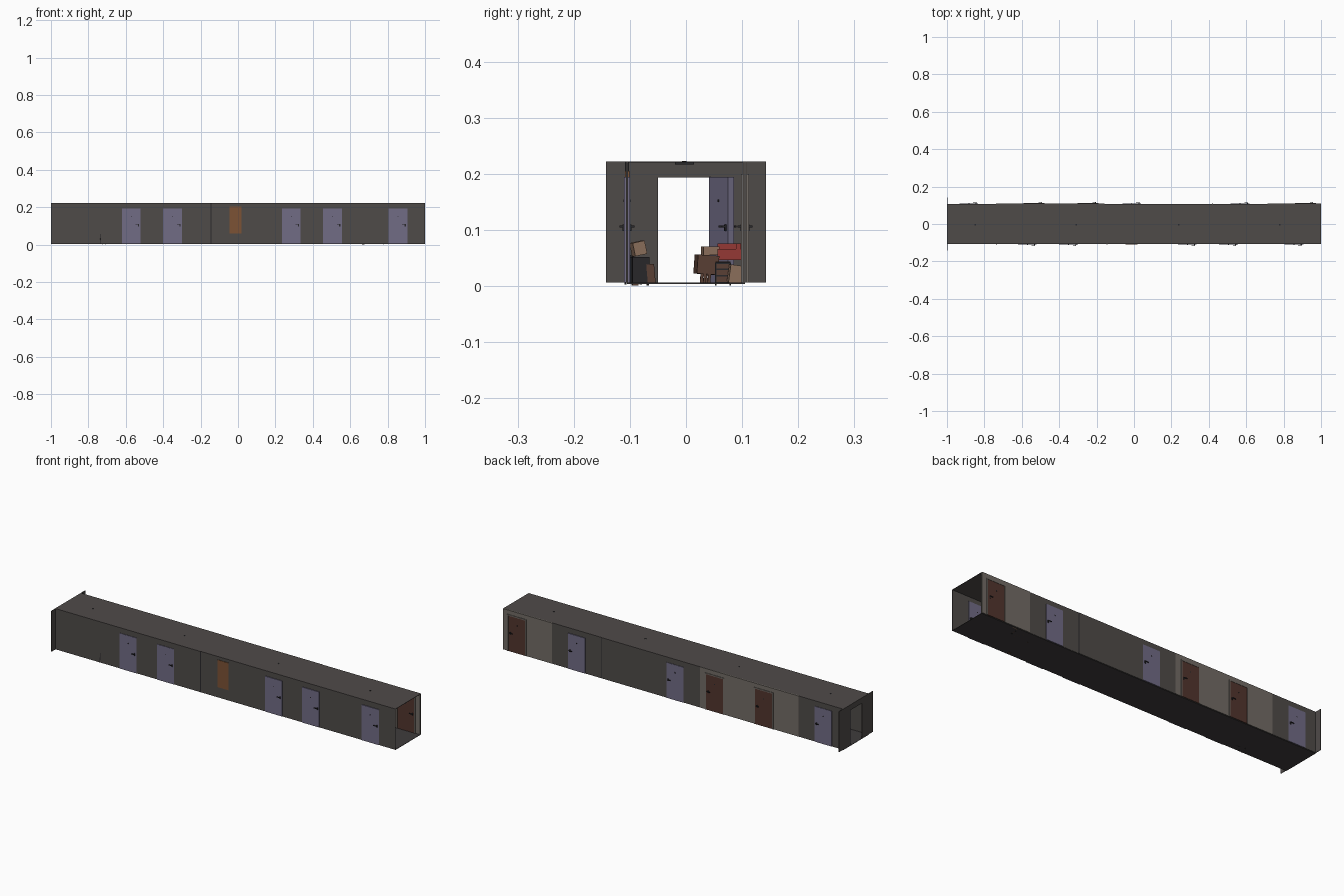
import bpy, bmesh, math
from mathutils import Vector, Euler, Matrix


def mat(name, r, g, b):
    m = bpy.data.materials.new(name)
    m.diffuse_color = (r, g, b, 1)
    return m


WALL = mat("dark grey plaster", 0.078, 0.070, 0.066)
FLOOR = mat("dark floor", 0.050, 0.045, 0.046)
LILAC = mat("lilac door paint", 0.165, 0.150, 0.235)
BROWN = mat("dark brown wood", 0.085, 0.036, 0.027)
PALE = mat("pale grey plaster", 0.17, 0.15, 0.132)
ORANGE = mat("orange brown board", 0.20, 0.085, 0.035)
METAL = mat("dark metal", 0.022, 0.021, 0.024)
CARD = mat("cardboard", 0.27, 0.165, 0.11)
RED = mat("red fabric", 0.30, 0.04, 0.035)
WOOD = mat("furniture wood", 0.10, 0.05, 0.035)

Z0, Z1, W, T = 0.006, 0.222, 0.105, 0.003


def boxes(name, parts, m, loc=(0, 0, 0), rot=(0, 0, 0)):
    """One object made of several (centre, size) boxes."""
    bm = bmesh.new()
    for c, s in parts:
        bmesh.ops.create_cube(bm, size=1, matrix=Matrix.Translation(c) @ Matrix.Diagonal((*s, 1)))
    me = bpy.data.meshes.new(name)
    bm.to_mesh(me)
    bm.free()
    me.materials.append(m)
    ob = bpy.data.objects.new(name, me)
    ob.location = loc
    ob.rotation_euler = [math.radians(a) for a in rot]
    bpy.context.collection.objects.link(ob)
    return ob


def span(name, x0, x1, y0, y1, z0, z1, m):
    return boxes(name, [(((x0 + x1) / 2, (y0 + y1) / 2, (z0 + z1) / 2), (x1 - x0, y1 - y0, z1 - z0))], m)


# Corridor shell: floor, ceiling and side walls with a small step at each seam
span("floor", -1, 1, -W, W, Z0 - 0.002, Z0, FLOOR)
span("ceiling", -1, 1, -W, W, Z1 - 0.002, Z1, WALL)
for side, seam in ((-1, -0.145), (1, 0.42)):
    for x0, x1, off in ((-1, seam, 0.0015), (seam, 1, 0)):
        y = side * (W + off)
        span("side_wall", x0, x1, y - T / 2, y + T / 2, Z0, Z1, WALL)
    span("wall_seam", seam - 0.002, seam + 0.002, side * W - 0.0035, side * W + 0.0035, Z0, Z1, METAL)

# End wall with a doorway
span("end_wall_left", -1, -0.997, -0.143, -0.05, Z0, Z1, WALL)
span("end_wall_right", -1, -0.997, 0.05, 0.143, Z0, Z1, WALL)
span("end_wall_lintel", -1, -0.997, -0.05, 0.05, 0.193, Z1, WALL)

# Pale plaster sections of the back wall
for x0, x1 in ((0.713, 1), (-0.737, -0.158)):
    span("pale_wall_panel", x0, x1, W - 0.003, W + 0.004, Z0, Z1, PALE)


def door(x, y, m, facing=1, rot=0, frame=None, w=0.1):
    """Door centred on x with peephole and a lever on both faces."""
    r, h = (0, 0, rot), 0.188
    loc = (x, y, Z0)
    boxes("door", [((0, 0, h / 2), (w, 0.011, h))], m, loc, r)
    kx = facing * (w / 2 - 0.011)
    parts = [((0, 0, 0.146), (0.005, 0.013, 0.005))]
    for s in (-1, 1):
        parts += [((kx, s * 0.0065, 0.098), (0.006, 0.003, 0.012)),
                  ((kx, s * 0.009, 0.1), (0.003, 0.006, 0.003)),
                  ((kx - facing * 0.007, s * 0.012, 0.1), (0.018, 0.003, 0.004))]
    boxes("door_hardware", parts, METAL, loc, r)
    if frame:
        f = 0.006
        boxes("door_frame", [((s * (w / 2 + f / 2), 0, h / 2), (f, 0.014, h)) for s in (-1, 1)]
              + [((0, 0, h + f / 2), (w + 2 * f, 0.014, f))], frame, loc, r)


# Side doors
for x in (-0.57, -0.35, 0.285, 0.505, 0.855):
    door(x, -W, LILAC)
for x in (-0.883, -0.012, 0.567):
    door(x, W, LILAC)
for x in (-0.534, -0.245, 0.917):
    door(x, W, BROWN, frame=PALE)
# End door swung open into the corridor
door(-0.951, 0.063, LILAC, rot=20)

# Board on the front wall
span("wall_board", -0.045, 0.02, -W - 0.004, -W + 0.004, 0.06, 0.205, ORANGE)

# Ceiling lamps
for x in (-0.85, -0.31, 0.24, 0.78):
    boxes("ceiling_lamp", [((x, -0.003, Z1 - 0.003), (0.035, 0.034, 0.005)),
                           ((x, -0.003, Z1), (0.008, 0.008, 0.002))], METAL)


# Furniture pile by the front wall
def chair(x, y, rot):
    parts = [((0, 0, 0.027), (0.034, 0.034, 0.004)), ((0, -0.016, 0.047), (0.034, 0.003, 0.012))]
    parts += [((a * 0.015, b * 0.015, 0.0135), (0.003, 0.003, 0.027)) for a in (-1, 1) for b in (-1, 1)]
    parts += [((a * 0.015, -0.016, 0.04), (0.003, 0.003, 0.026)) for a in (-1, 1)]
    boxes("broken_chair", parts, METAL, (x, y, 0.002), rot)


chair(-0.73, -0.088, (0, 4, 25))
boxes("dark_cabinet", [((0, 0, 0.024), (0.05, 0.03, 0.048))], METAL, (-0.67, -0.083, 0.004), (0, 0, 6))
boxes("tilted_carton", [((0, 0, 0), (0.035, 0.022, 0.024))], CARD, (-0.67, -0.085, 0.067), (12, 0, 10))
boxes("small_crate", [((0, 0, 0.017), (0.03, 0.014, 0.034))], WOOD, (-0.66, -0.061, 0.005), (5, 0, 0))

# Furniture pile by the back wall
boxes("desk", [((0, 0, 0.033), (0.09, 0.038, 0.034))]
      + [((a * 0.04, b * 0.004, 0.008), (0.005, 0.005, 0.018)) for a in (-1, 1) for b in (-1, 1)],
      WOOD, (0.71, 0.034, 0.005), (-4, 0, 4))
boxes("desk_carton", [((0, 0, 0.007), (0.035, 0.028, 0.015))], CARD, (0.70, 0.043, 0.056), (0, 0, 8))
boxes("open_shelf", [((a * 0.025, 0, 0.019), (0.003, 0.026, 0.038)) for a in (-1, 1)]
      + [((0, 0, z), (0.05, 0.026, 0.003)) for z in (0.002, 0.013, 0.025, 0.038)]
      + [((0, b * 0.0125, 0.019), (0.05, 0.002, 0.038)) for b in (-1, 1)],
      WOOD, (0.75, 0.066, 0.004))
boxes("shelf_rails", [((0.776, 0.066 + b * 0.013, 0.021), (0.004, 0.003, 0.04)) for b in (-1, 1)]
      + [((0.776, 0.066, z), (0.004, 0.026, 0.003)) for z in (0.006, 0.018, 0.03, 0.041)], METAL)
boxes("red_armchair", [((0, 0, 0.012), (0.06, 0.042, 0.02)), ((0, 0.016, 0.021), (0.06, 0.008, 0.022)),
                       ((-0.026, 0, 0.022), (0.008, 0.042, 0.02))], RED, (0.72, 0.077, 0.044))
boxes("floor_carton", [((0, 0, 0.016), (0.03, 0.026, 0.032))], CARD, (0.795, 0.087, 0.005), (-8, 0, 6))
boxes("loose_plank", [((0, 0, 0), (0.012, 0.01, 0.004))], WOOD, (0.67, -0.09, 0.003))
